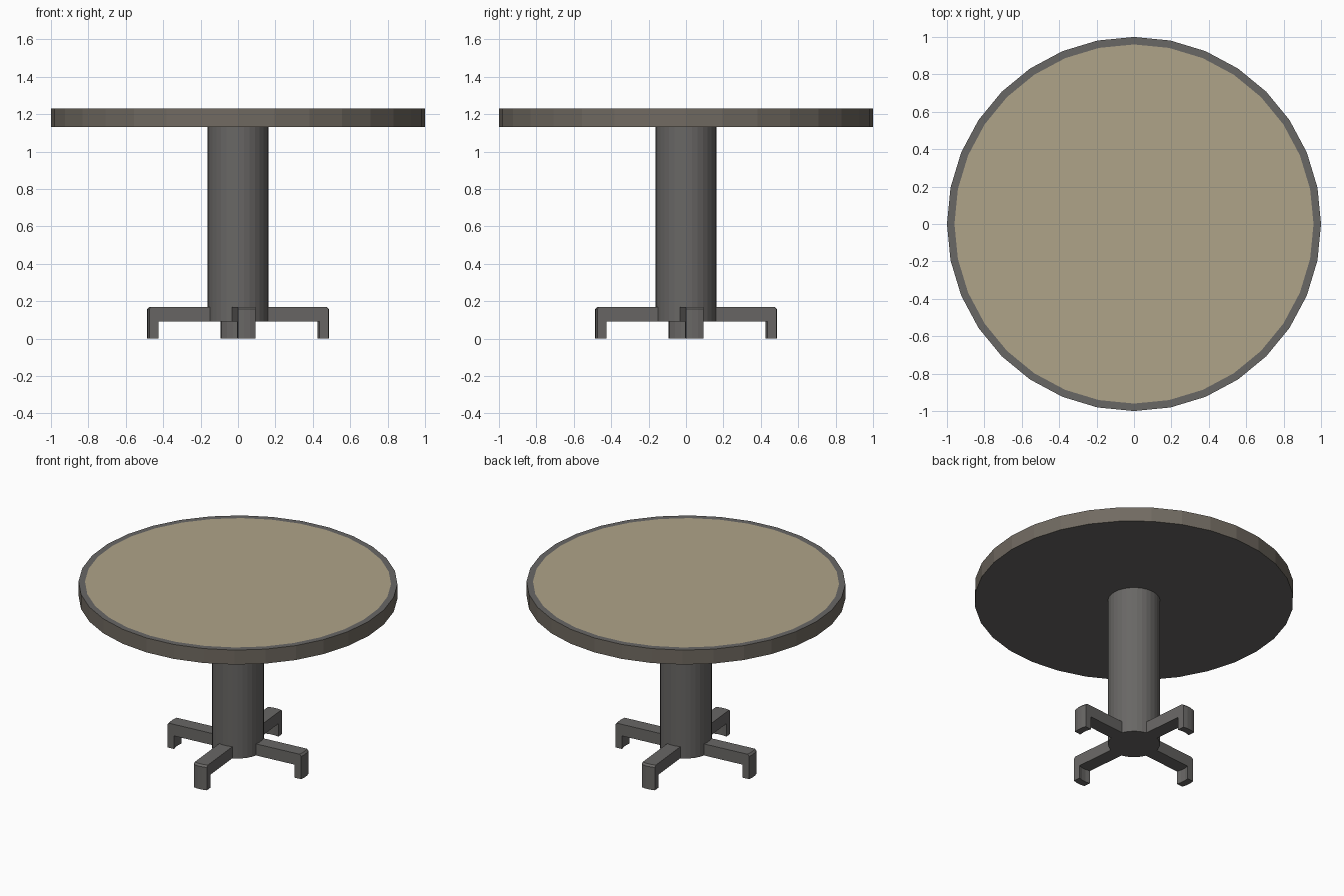
import bpy, bmesh
from math import radians, cos, sin

if "Cube" in bpy.data.objects:
    bpy.data.objects.remove(bpy.data.objects["Cube"])

SIDES = 32
STEP = radians(360 / SIDES)
COL_R = 0.163          # column radius
Z_LOW, Z_LEG = 0.09, 0.17
Z_UNDER, Z_TOP = 1.13, 1.23


def material(name, rgb):
    mat = bpy.data.materials.new(name)
    mat.diffuse_color = (*rgb, 1)
    mat.use_nodes = True
    mat.node_tree.nodes["Principled BSDF"].inputs["Base Color"].default_value = mat.diffuse_color
    return mat


def finish(bm, name, mats):
    bmesh.ops.recalc_face_normals(bm, faces=bm.faces)
    mesh = bpy.data.meshes.new(name)
    bm.to_mesh(mesh)
    bm.free()
    for m in mats:
        mesh.materials.append(m)
    obj = bpy.data.objects.new(name, mesh)
    bpy.context.collection.objects.link(obj)
    return obj


def prism(radius, z0, z1):
    bm = bmesh.new()
    ring = [bm.verts.new((radius * cos(i * STEP), radius * sin(i * STEP), z0))
            for i in range(SIDES)]
    base = bm.faces.new(ring)
    ext = bmesh.ops.extrude_face_region(bm, geom=[base], use_keep_orig=True)
    verts = [g for g in ext["geom"] if isinstance(g, bmesh.types.BMVert)]
    bmesh.ops.translate(bm, verts=verts, vec=(0, 0, z1 - z0))
    bmesh.ops.recalc_face_normals(bm, faces=bm.faces)
    return bm


dark = material("dark_grey", (0.14, 0.135, 0.13))
edge = material("edge_brown", (0.165, 0.145, 0.12))
tan = material("tan_surface", (0.43, 0.37, 0.25))

# Table top: brown edge, dark rim and inset tan surface
bm = prism(1.0, Z_UNDER, Z_TOP)
for f in bm.faces:
    f.material_index = 1 if abs(f.normal.z) < 0.5 else 0
top = max(bm.faces, key=lambda f: f.calc_center_median().z)
bmesh.ops.inset_region(bm, faces=[top], thickness=0.04)
top.material_index = 2
finish(bm, "table_top", [dark, edge, tan])

# Column
finish(prism(COL_R, Z_LOW, Z_UNDER), "column", [dark])

# Legs: three column facets pushed outward, ending in a downturned foot
OUT, IN, BEV = 0.325, 0.277, 0.012
side_profile = [(0, Z_LEG), (OUT - BEV, Z_LEG), (OUT, Z_LEG - BEV), (OUT, 0),
                (IN, 0), (IN, Z_LOW), (0, Z_LOW)]


def leg(name, quarter):
    turn = radians(90 * quarter)
    direction = turn + STEP / 2
    bm = bmesh.new()
    slices = []
    for k in range(-1, 3):
        a = turn + k * STEP
        slices.append([bm.verts.new((COL_R * cos(a) + d * cos(direction),
                                     COL_R * sin(a) + d * sin(direction), z))
                       for d, z in side_profile])
    for s, t in zip(slices, slices[1:]):
        for i in range(len(side_profile) - 1):
            bm.faces.new((s[i], s[i + 1], t[i + 1], t[i]))
    for s in (slices[0], slices[-1]):
        bm.faces.new(s)
    finish(bm, name, [dark])


for q, side in enumerate(("right", "back", "left", "front")):
    leg(side + "_leg", q)
